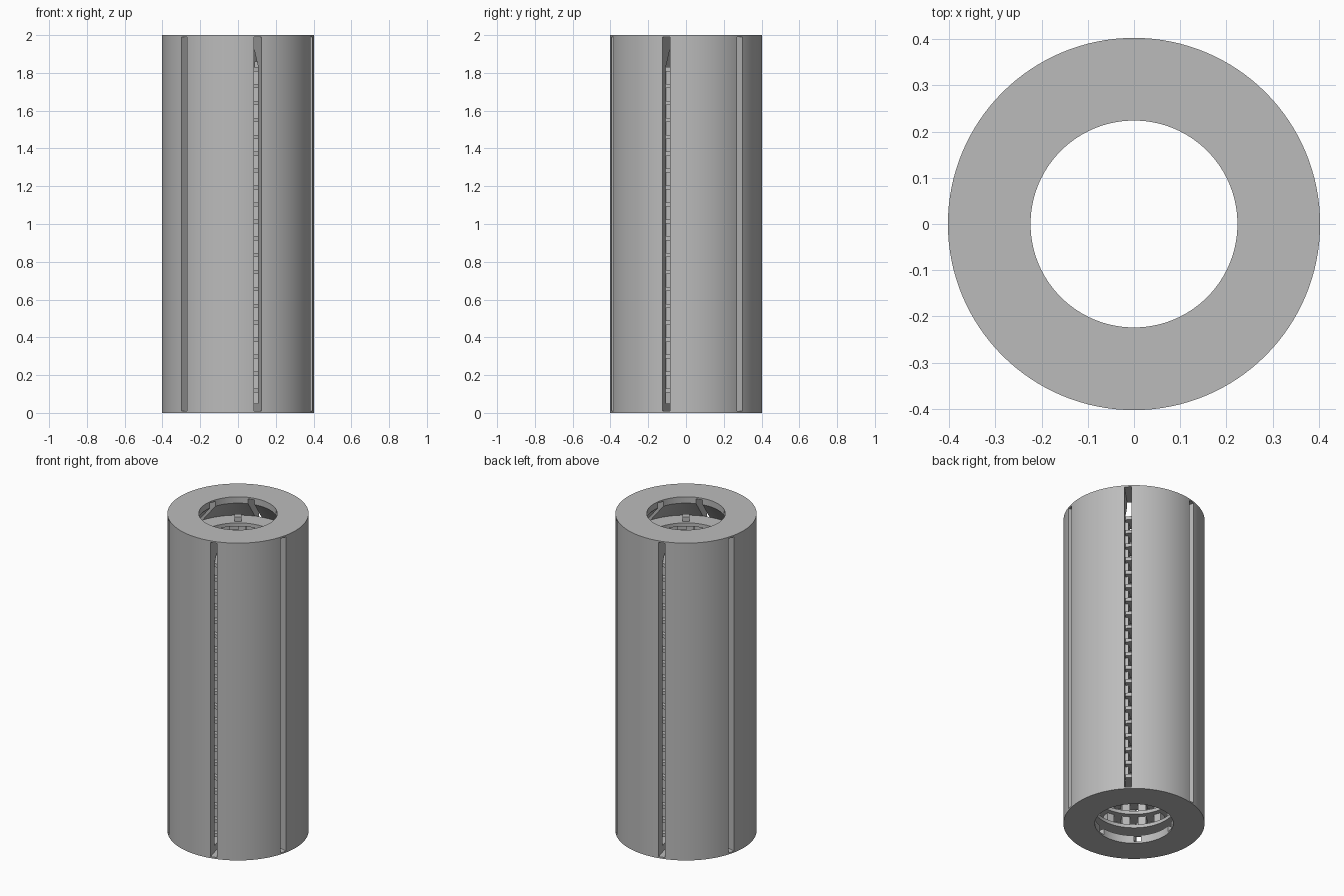
import bpy, bmesh
from math import cos, sin, pi, radians

cube = bpy.data.objects.get("Cube")
if cube:
    bpy.data.objects.remove(cube, do_unlink=True)

R_OUT, R_BORE, R_CAVITY = 0.403, 0.224, 0.34
SLOTS = [radians(45 + 60 * i) for i in range(6)]

grey = bpy.data.materials.new("plain grey")
grey.use_nodes = True
colour = (0.5, 0.5, 0.5, 1)
grey.diffuse_color = colour
grey.node_tree.nodes["Principled BSDF"].inputs["Base Color"].default_value = colour


def finish(bm, name):
    bmesh.ops.recalc_face_normals(bm, faces=bm.faces)
    mesh = bpy.data.meshes.new(name)
    bm.to_mesh(mesh)
    bm.free()
    obj = bpy.data.objects.new(name, mesh)
    bpy.context.collection.objects.link(obj)
    mesh.materials.append(grey)
    return obj


def lathe(bm, profile, steps=128):
    """Revolve a closed (radius, height) profile around z."""
    rings = [[bm.verts.new((r * cos(2 * pi * i / steps), r * sin(2 * pi * i / steps), z))
              for r, z in profile] for i in range(steps)]
    n = len(profile)
    for i in range(steps):
        a, b = rings[i], rings[(i + 1) % steps]
        for j in range(n):
            k = (j + 1) % n
            bm.faces.new((a[j], b[j], b[k], a[k]))


def radial_box(bm, angle, r0, r1, width, z0, z1):
    """Box whose length runs outward at the given angle."""
    c, s = cos(angle), sin(angle)
    ring = []
    for z in (z0, z1):
        ring.append([bm.verts.new((r * c - t * s, r * s + t * c, z))
                     for r, t in ((r0, -width / 2), (r1, -width / 2),
                                  (r1, width / 2), (r0, width / 2))])
    low, high = ring
    bm.faces.new(low[::-1])
    bm.faces.new(high)
    for i in range(4):
        j = (i + 1) % 4
        bm.faces.new((low[i], low[j], high[j], high[i]))


def smooth(obj):
    bpy.ops.object.select_all(action='DESELECT')
    obj.select_set(True)
    bpy.context.view_layer.objects.active = obj
    bpy.ops.object.shade_smooth_by_angle(angle=radians(30))


# Hollow outer shell with a narrow lip at each end and a sloped upper vault
bm = bmesh.new()
lathe(bm, [(R_OUT, 0), (R_OUT, 2), (R_BORE, 2), (R_BORE, 1.96),
           (R_CAVITY, 1.83), (R_CAVITY, 0.05), (R_BORE, 0.05), (R_BORE, 0)])
shell = finish(bm, "outer_shell")

# Six tall slits through the wall, stopping just short of both ends
bm = bmesh.new()
for angle in SLOTS:
    radial_box(bm, angle, 0.2, 0.5, 0.04, 0.01, 1.99)
cutter = finish(bm, "slit_cutter")
cutter.hide_render = True
cutter.hide_viewport = True
cut = shell.modifiers.new("slits", 'BOOLEAN')
cut.operation = 'DIFFERENCE'
cut.object = cutter
cut.solver = 'EXACT'
smooth(shell)

# Stacked ring decks lining the cavity
LEVELS = [0.13 + 0.0895 * i for i in range(20)]
bm = bmesh.new()
for z in LEVELS:
    lathe(bm, [(0.235, z - 0.022), (R_CAVITY + 0.002, z - 0.022),
               (R_CAVITY + 0.002, z), (0.235, z)], 96)
smooth(finish(bm, "ring_decks"))

# Small upright blocks between the decks
bm = bmesh.new()
for z in LEVELS[:-1]:
    for i in range(18):
        radial_box(bm, 2 * pi * i / 18, 0.265, 0.31, 0.045, z, z + 0.0675)
finish(bm, "deck_blocks")

# A few low blocks on the top deck
bm = bmesh.new()
for angle in SLOTS:
    radial_box(bm, angle + radians(20), 0.25, 0.29, 0.04, LEVELS[-1], LEVELS[-1] + 0.03)
finish(bm, "top_deck_blocks")
